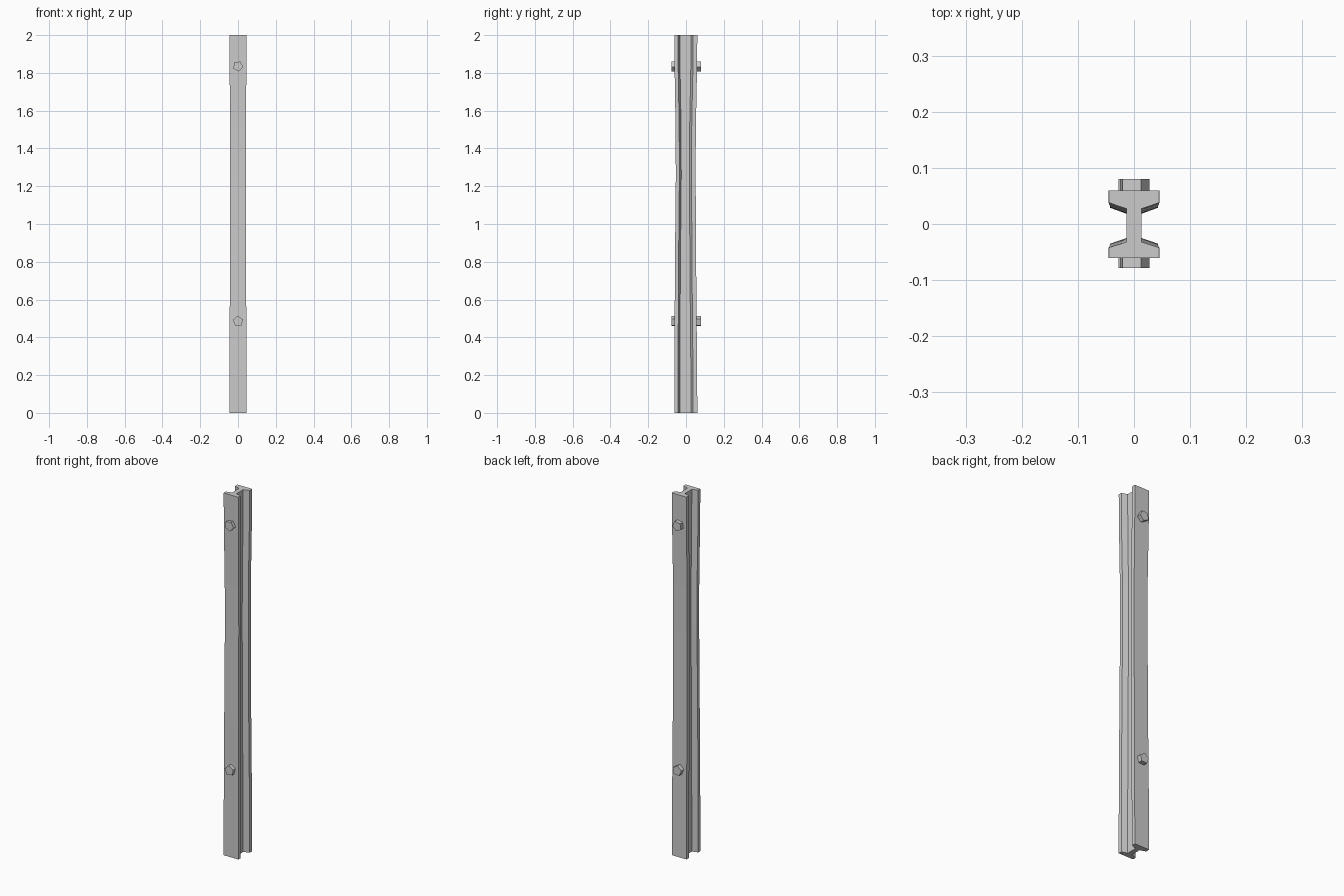
import bpy, bmesh, math

if "Cube" in bpy.data.objects:
    bpy.data.objects.remove(bpy.data.objects["Cube"])

def finish(bm, name):
    bmesh.ops.recalc_face_normals(bm, faces=bm.faces)
    me = bpy.data.meshes.new(name)
    bm.to_mesh(me)
    bm.free()
    ob = bpy.data.objects.new(name, me)
    bpy.context.collection.objects.link(ob)
    return ob

# Worn I-beam: flanges dent inward slightly along the length
# each level: z, half width, front flange shift, back flange shift
levels = [(0, .045, 0, 0), (.2, .045, 0, -.001), (.75, .043, .002, -.006),
          (1.25, .0425, .007, -.009), (1.5, .0425, .006, -.008),
          (1.8, .044, .001, -.002), (2, .045, 0, 0)]

def section(w, front, back):
    f = [(-.013, -.032), (-w, -.042), (-w, -.061), (w, -.061), (w, -.042), (.013, -.032)]
    b = [(.013, .027), (w, .038), (w, .060), (-w, .060), (-w, .038), (-.013, .027)]
    return [(x, y + front) for x, y in f] + [(x, y + back) for x, y in b]

bm = bmesh.new()
rings = [[bm.verts.new((x, y, z)) for x, y in section(w, f, b)]
         for z, w, f, b in levels]
for lo, hi in zip(rings, rings[1:]):
    for i in range(len(lo)):
        j = (i + 1) % len(lo)
        bm.faces.new((lo[i], lo[j], hi[j], hi[i]))
bm.faces.new(rings[0])
bm.faces.new(rings[-1])
bmesh.ops.triangulate(bm, faces=[f for f in bm.faces if len(f.verts) > 4])
finish(bm, "steel_beam")

# Five-sided bolt heads on both flanges
def bolt(name, side, z, turn):
    bm = bmesh.new()
    pts = [(.028 * math.cos(turn + i * math.tau / 5),
            .028 * math.sin(turn + i * math.tau / 5)) for i in range(5)]
    outer = .080 if side > 0 else .078
    base = [bm.verts.new((x, side * .046, z + h)) for x, h in pts]
    head = [bm.verts.new((x, side * outer, z + h)) for x, h in pts]
    for i in range(5):
        j = (i + 1) % 5
        bm.faces.new((base[i], base[j], head[j], head[i]))
    bm.faces.new(base)
    bm.faces.new(head)
    finish(bm, name)

for side, label in ((-1, "front"), (1, "back")):
    bolt(label + "_upper_bolt", side, 1.835, math.radians(-80))
    bolt(label + "_lower_bolt", side, .485, math.radians(95))
